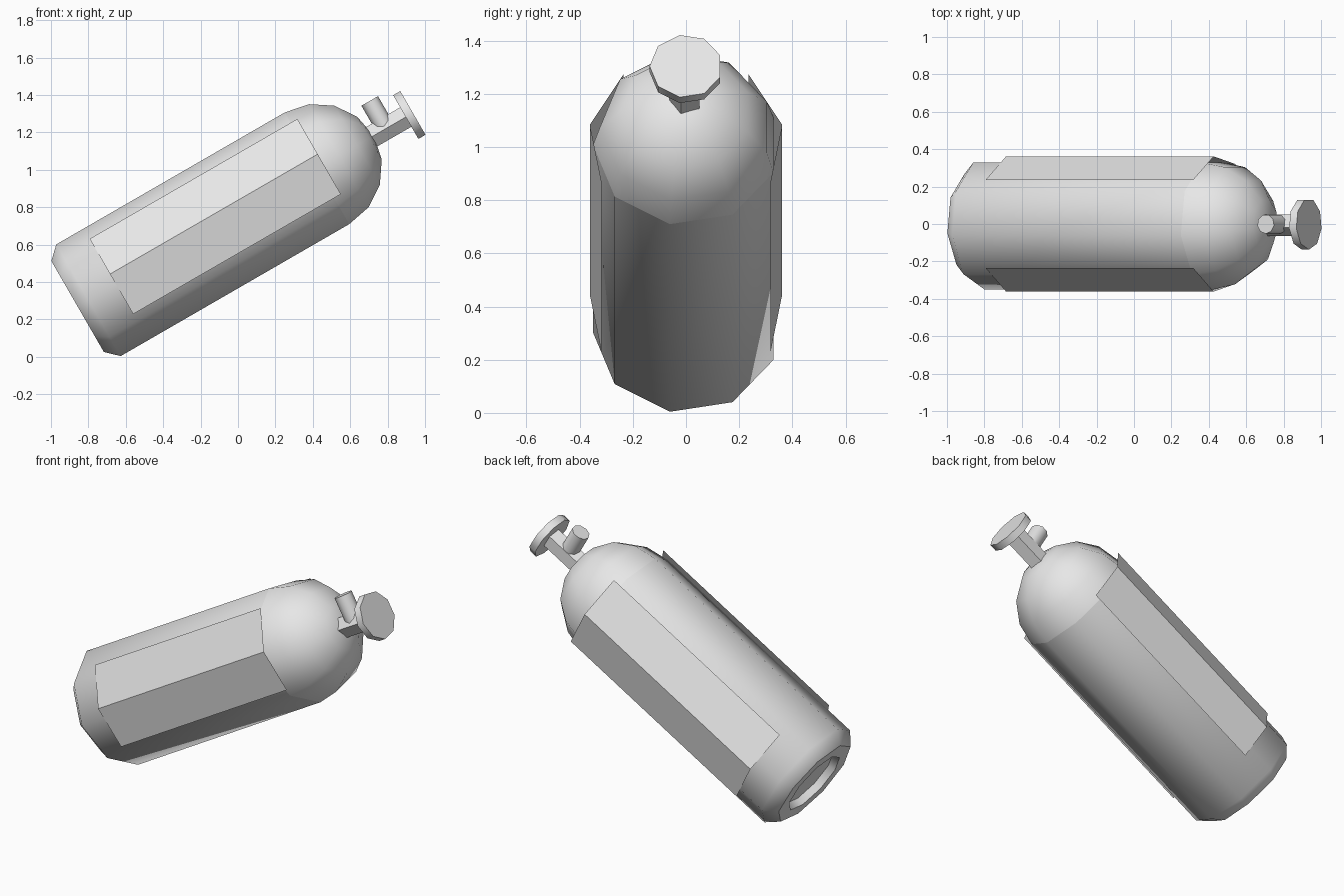
import bpy, bmesh, math
from mathutils import Matrix, Vector

if "Cube" in bpy.data.objects:
    bpy.data.objects.remove(bpy.data.objects["Cube"])

TILT = math.radians(30)
AXIS = Vector((math.cos(TILT), 0, math.sin(TILT)))    # long axis of the tank
UP = Vector((-math.sin(TILT), 0, math.cos(TILT)))     # upward, square to the axis
SIDE = Vector((0, 1, 0))
LIFT = 0.662                                          # axis offset along UP


def frame(x, y, z, origin):
    m = Matrix((x, y, z)).transposed().to_4x4()
    m.translation = origin
    return m


TANK = frame(SIDE, UP, AXIS, UP * LIFT)

grey = bpy.data.materials.new("plain_grey")
grey.diffuse_color = (0.8, 0.8, 0.8, 1)
grey.use_nodes = True
grey.node_tree.nodes["Principled BSDF"].inputs["Base Color"].default_value = grey.diffuse_color


def finish(name, bm, matrix, smooth=True):
    bm.transform(matrix)
    me = bpy.data.meshes.new(name)
    bm.to_mesh(me)
    bm.free()
    me.materials.append(grey)
    for p in me.polygons:
        p.use_smooth = smooth
    if smooth:
        me.set_sharp_from_angle(angle=math.radians(45))
    ob = bpy.data.objects.new(name, me)
    bpy.context.collection.objects.link(ob)
    return ob


def lathe(name, profile, sides, matrix):
    """Revolve (radius, height) points about local z, one corner facing -x."""
    bm = bmesh.new()
    rings = []
    for r, h in profile:
        if r == 0:
            rings.append([bm.verts.new((0, 0, h))] * sides)
            continue
        ring = []
        for i in range(sides):
            a = math.pi + 2 * math.pi * i / sides
            ring.append(bm.verts.new((r * math.cos(a), r * math.sin(a), h)))
        rings.append(ring)
    for lo, hi in zip(rings, rings[1:]):
        for i in range(sides):
            j = (i + 1) % sides
            corners = list(dict.fromkeys((lo[i], lo[j], hi[j], hi[i])))
            bm.faces.new(corners)
    return finish(name, bm, matrix)


# Tank body with bevelled foot and recessed base
lathe("tank_body", [(0, -0.565), (0.19, -0.565), (0.2, -0.608), (0.285, -0.608),
                    (0.35, -0.541), (0.35, 0.87)], 9, TANK)

# Domed shoulder
R = 0.35
dome = [(R * math.cos(k * math.pi / 8), 0.87 + R * math.sin(k * math.pi / 8))
        for k in range(4)]
lathe("tank_dome", dome + [(0, 0.87 + R)], 9, TANK)

# Valve stem and hand wheel
lathe("valve_stem", [(0, 1.15), (0.063, 1.15), (0.063, 1.42), (0, 1.42)], 5, TANK)
lathe("valve_wheel", [(0, 1.418), (0.137, 1.418), (0.137, 1.462), (0, 1.462)], 9, TANK)

# Side outlet, square to the stem
OUTLET = frame(SIDE, -AXIS, -UP, UP * LIFT + AXIS * 1.294)
OUTLET = frame(SIDE, AXIS * -1, UP * 1, UP * LIFT + AXIS * 1.294) @ Matrix.Scale(-1, 4, (0, 1, 0)) \
    if OUTLET.determinant() < 0 else frame(-SIDE, AXIS, UP, UP * LIFT + AXIS * 1.294)
outlet = lathe("valve_outlet", [(0, 0), (0.052, 0), (0.052, 0.171), (0, 0.171)], 9, OUTLET)

# Folded label sheets on both flanks
for name, sign in (("label_front", -1), ("label_back", 1)):
    bm = bmesh.new()
    rows = []
    for deg in (-30, 10, 50):
        a = math.radians(deg)
        x, y = sign * 0.367 * math.cos(a), 0.367 * math.sin(a)
        rows.append([bm.verts.new((x, y, s)) for s in (-0.371, 0.911)])
    for lo, hi in zip(rows, rows[1:]):
        quad = [lo[0], hi[0], hi[1], lo[1]]
        bm.faces.new(quad if sign > 0 else quad[::-1])
    finish(name, bm, TANK, smooth=False)
